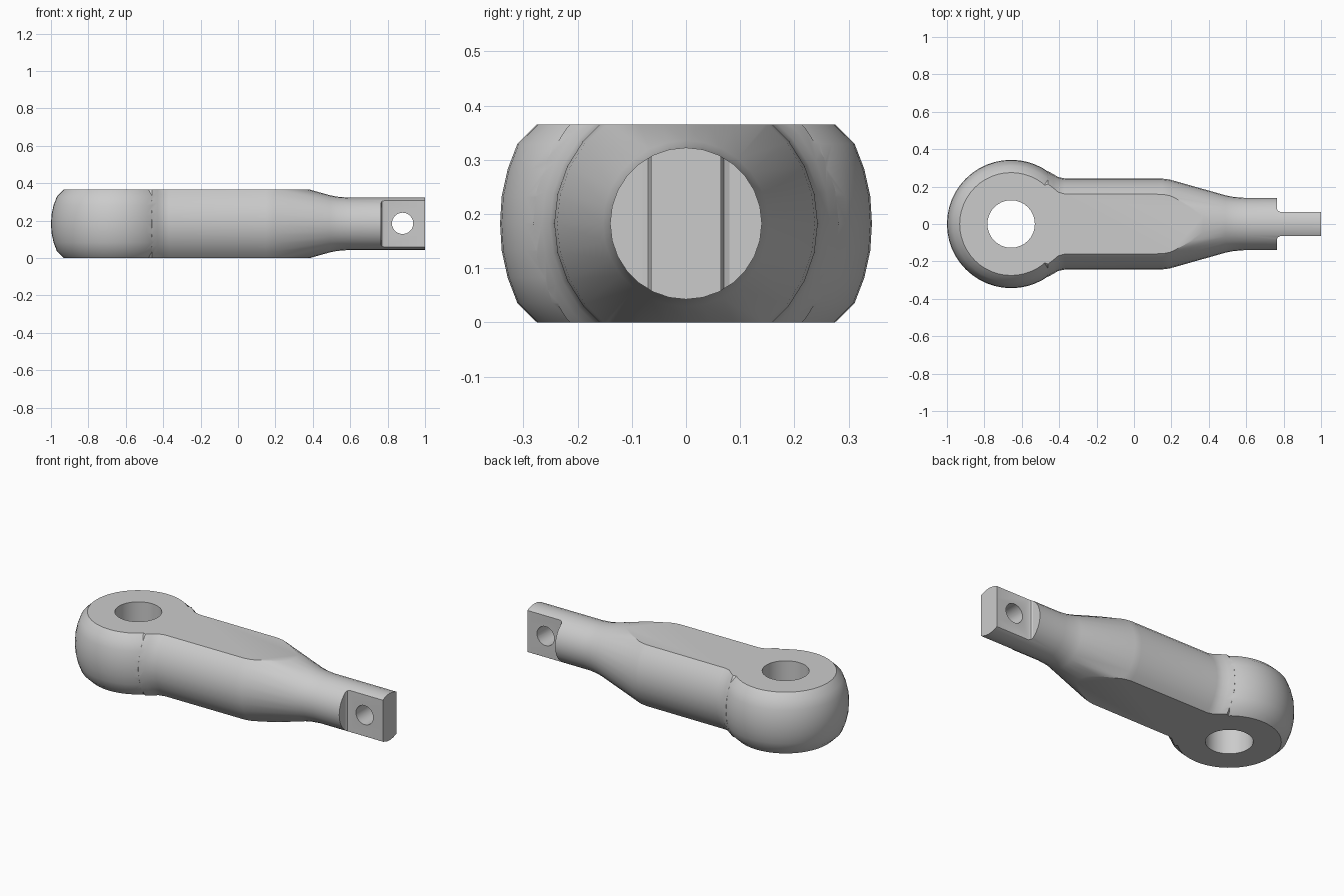
import bpy, bmesh
from math import radians
from mathutils import Matrix, Vector

if "Cube" in bpy.data.objects:
    bpy.data.objects.remove(bpy.data.objects["Cube"])

ZC = 0.1825          # half height of the part
BALL_X = -0.657      # centre of the eye


def make(name, bm):
    bmesh.ops.remove_doubles(bm, verts=bm.verts, dist=1e-5)
    bmesh.ops.recalc_face_normals(bm, faces=bm.faces)
    me = bpy.data.meshes.new(name)
    bm.to_mesh(me)
    bm.free()
    ob = bpy.data.objects.new(name, me)
    bpy.context.collection.objects.link(ob)
    return ob


def lathe(name, profile, steps, matrix):
    """Revolve (radius, height) points about local z, then place."""
    bm = bmesh.new()
    vs = [bm.verts.new((r, 0, h)) for r, h in profile]
    es = [bm.edges.new(p) for p in zip(vs, vs[1:])]
    bmesh.ops.spin(bm, geom=vs + es, cent=(0, 0, 0), axis=(0, 0, 1),
                   angle=radians(360), steps=steps, use_duplicate=False)
    bm.transform(matrix)
    return make(name, bm)


def prism(name, points, z0, z1):
    bm = bmesh.new()
    f = bm.faces.new([bm.verts.new((x, y, z0)) for x, y in points])
    ext = bmesh.ops.extrude_face_region(bm, geom=[f])
    for v in ext["geom"]:
        if isinstance(v, bmesh.types.BMVert):
            v.co.z = z1
    return make(name, bm)


def boolean(target, tool, op):
    tool.hide_render = True
    mod = target.modifiers.new(op, 'BOOLEAN')
    mod.operation, mod.object, mod.solver = op, tool, 'EXACT'
    bpy.context.view_layer.objects.active = target
    bpy.ops.object.modifier_apply(modifier=mod.name)
    bpy.data.objects.remove(tool)


# round eye, revolved about the vertical axis
half = [(0.343, 0.0), (0.340, 0.05), (0.329, 0.10), (0.311, 0.147),
        (0.275, 0.1825), (0.22, 0.235), (0, 0.235)]
profile = [(r, -h) for r, h in reversed(half[1:])] + half
rod = lathe("rod_end", profile, 48, Matrix.Translation((BALL_X, 0, ZC)))

# shank and neck, revolved about the long axis, with a fillet at the eye
shank = [(0, -0.58), (0.25, -0.58), (0.27, -0.50), (0.282, -0.46), (0.266, -0.43),
         (0.251, -0.405), (0.244, -0.37), (0.243, 0.15), (0.238, 0.19),
         (0.153, 0.49), (0.145, 0.53), (0.14, 0.59), (0.14, 1.0), (0, 1.0)]
along_x = Matrix.Translation((0, 0, ZC)) @ Matrix.Rotation(radians(90), 4, 'Y')
boolean(rod, lathe("shank", shank, 28, along_x), 'UNION')

# flat top and bottom
slab = prism("flat_slab", [(-2, -1), (2, -1), (2, 1), (-2, 1)], 0, 2 * ZC)
boolean(rod, slab, 'INTERSECT')

# hole through the eye
hole = lathe("eye_hole", [(0, -1), (0.127, -1), (0.127, 1), (0, 1)], 32,
             Matrix.Translation((BALL_X, 0, 0)))
boolean(rod, hole, 'DIFFERENCE')

# cut both sides of the neck to leave a flat tab
side = [(0.765, 0.3), (0.765, 0.08), (0.77, 0.07), (0.782, 0.065), (1.2, 0.065), (1.2, 0.3)]
for s in (-1, 1):
    boolean(rod, prism("tab_cut", [(x, s * y) for x, y in side], -0.2, 0.6), 'DIFFERENCE')

# pin hole through the tab
pin = lathe("pin_hole", [(0, -1), (0.057, -1), (0.057, 1), (0, 1)], 24,
            Matrix.Translation((0.88, 0, 0.185)) @ Matrix.Rotation(radians(90), 4, 'X'))
boolean(rod, pin, 'DIFFERENCE')

bpy.ops.object.select_all(action='DESELECT')
rod.select_set(True)
bpy.context.view_layer.objects.active = rod
bpy.ops.object.shade_smooth_by_angle(angle=radians(25))
